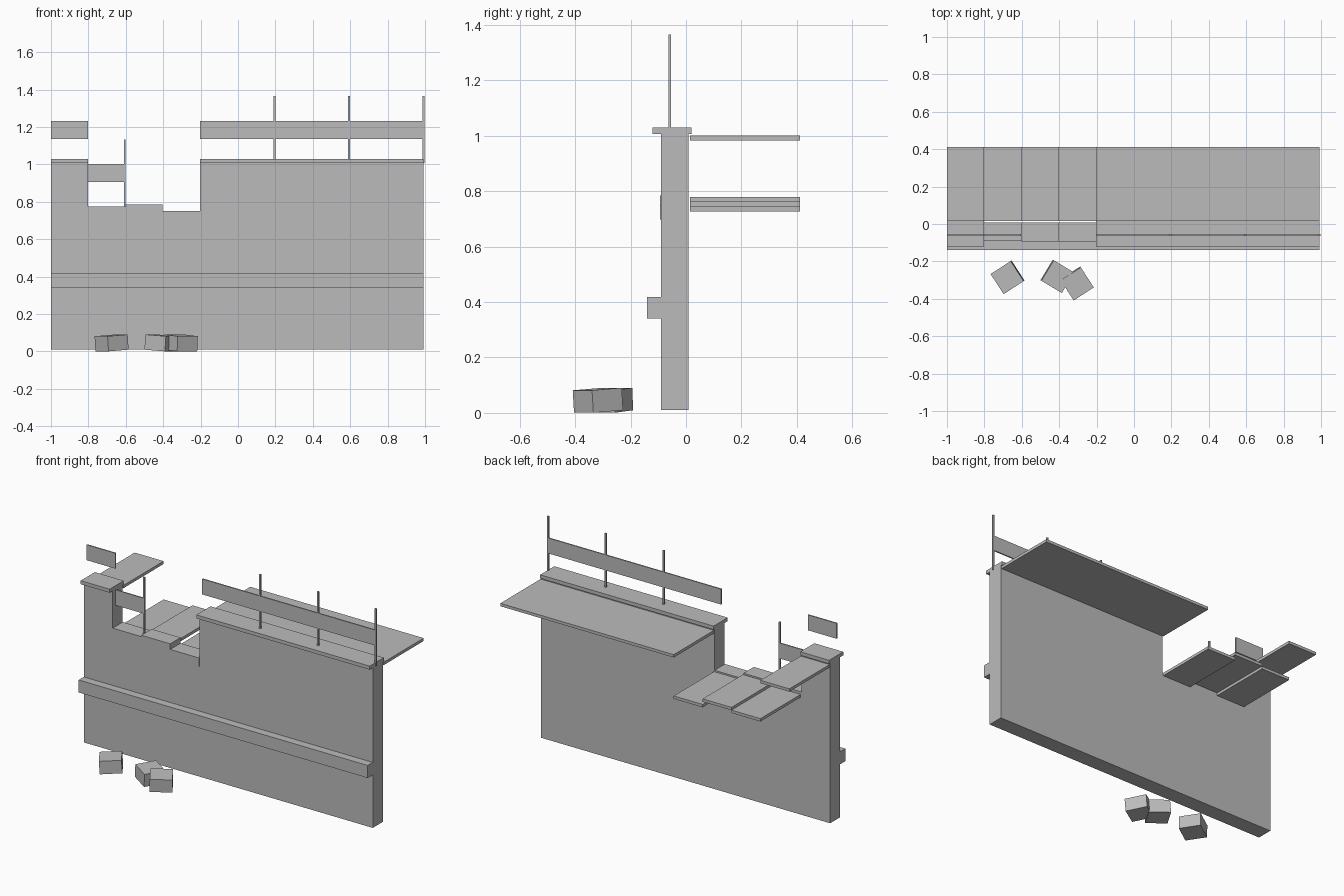
import bpy
from math import radians

cube = bpy.data.objects.get("Cube")
if cube:
    bpy.data.objects.remove(cube, do_unlink=True)

stone = bpy.data.materials.new("plain grey")
stone.use_nodes = True
GREY = (0.5, 0.5, 0.5, 1)
stone.diffuse_color = GREY
stone.node_tree.nodes["Principled BSDF"].inputs["Base Color"].default_value = GREY


def box(name, x, y, z, rot=(0, 0, 0)):
    """Box from (min, max) spans on each axis, turned about its centre."""
    spans = (x, y, z)
    bpy.ops.mesh.primitive_cube_add(size=1, location=[(a + b) / 2 for a, b in spans])
    ob = bpy.context.object
    ob.name = name
    ob.scale = [b - a for a, b in spans]
    ob.rotation_euler = [radians(r) for r in rot]
    ob.data.materials.append(stone)
    return ob


STEP = 0.1992
FULL = 1.007
BROKEN = {1: 0.775, 2: 0.785, 3: 0.75}   # lowered tops of the damaged bays


def edge(i):
    return -1 + i * STEP


# Wall, trim band, coping and walkway, bay by bay
for i in range(10):
    span = (edge(i), edge(i + 1))
    top = BROKEN.get(i, FULL)
    box(f"wall_bay_{i}", span, (-0.09, 0.009), (0.01, top))
    box(f"trim_band_{i}", span, (-0.14, -0.09), (0.34, 0.418))
    floor = {1: 0.744}.get(i, top - 0.024)
    box(f"walkway_{i}", span, (0.015, 0.411), (floor, floor + 0.018))
    if i not in BROKEN:
        box(f"coping_{i}", span, (-0.12, 0.019), (FULL, 1.029))

# Loosened stones at the broken edge
for i in (2, 3):
    box(f"loose_stone_{i}", (edge(i), edge(i + 1)), (-0.093, -0.08), (0.697, BROKEN[i]))

# Handrail boards
RAIL_Y = (-0.063, -0.055)
for name, a, b, low in (("rail_left", 0, 1, 1.135),
                        ("rail_fallen", 1, 2, 0.907),
                        ("rail_main", 4, 10, 1.135)):
    box(name, (edge(a), edge(b)), RAIL_Y, (low, low + 0.096))

# Handrail posts
for i, low in ((2, 0.775), (6, FULL), (8, FULL), (10, FULL)):
    x = edge(i) if i != 2 else edge(i) - 0.004
    box(f"rail_post_{i}", (x - 0.005, x + 0.005), (-0.064, -0.054), (low, low + 0.358))

# Fallen blocks in front of the wall
for name, x, y, rot in (("fallen_block_left", -0.676, -0.285, (0, -4, 33)),
                        ("fallen_block_middle", -0.41, -0.28, (0, 4, -31)),
                        ("fallen_block_right", -0.305, -0.318, (4, 0, 33))):
    box(name, (x - 0.064, x + 0.064), (y - 0.064, y + 0.064), (0.005, 0.086), rot)
